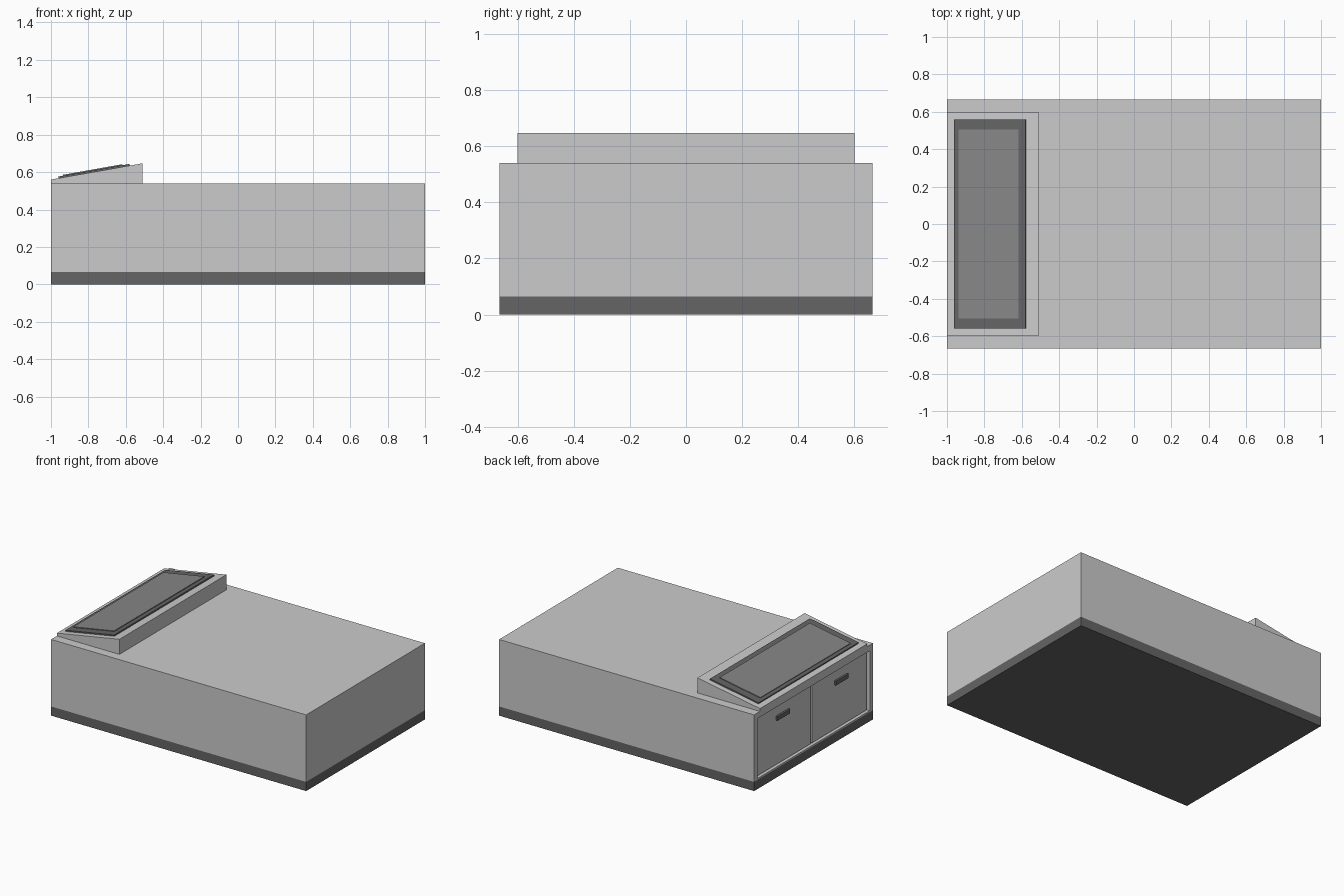
import bpy, bmesh, math

if "Cube" in bpy.data.objects:
    bpy.data.objects.remove(bpy.data.objects["Cube"])

def mat(name, v):
    m = bpy.data.materials.new(name)
    m.diffuse_color = (v, v, v, 1)
    m.use_nodes = True
    m.node_tree.nodes["Principled BSDF"].inputs["Base Color"].default_value = m.diffuse_color
    return m

DARK, MID = mat("dark_grey", 0.13), mat("mid_grey", 0.24)

def finish(name, bm, material=None):
    bmesh.ops.recalc_face_normals(bm, faces=bm.faces)
    me = bpy.data.meshes.new(name)
    bm.to_mesh(me)
    bm.free()
    ob = bpy.data.objects.new(name, me)
    bpy.context.collection.objects.link(ob)
    if material:
        me.materials.append(material)
    return ob

def box_mesh(size, centre=(0, 0, 0)):
    bm = bmesh.new()
    bmesh.ops.create_cube(bm, size=1)
    bmesh.ops.scale(bm, vec=size, verts=bm.verts)
    bmesh.ops.translate(bm, vec=centre, verts=bm.verts)
    return bm

def box(name, lo, hi, material=None):
    size = [b - a for a, b in zip(lo, hi)]
    centre = [(a + b) / 2 for a, b in zip(lo, hi)]
    return finish(name, box_mesh(size, centre), material)

# Plinth
box("plinth", (-1, -0.665, 0), (1, 0.665, 0.065), DARK)

# Body with a shallow cupboard recess in the -x end
bm = box_mesh((2, 1.33, 0.475), (0, 0, 0.3025))
end = min(bm.faces, key=lambda f: f.calc_center_median().x)
bmesh.ops.inset_region(bm, faces=[end], thickness=0.03)
for v in end.verts:
    v.co.y = math.copysign(0.63, v.co.y)
    v.co.z = 0.5 if v.co.z > 0.3 else 0.075
wall = bmesh.ops.extrude_discrete_faces(bm, faces=[end])["faces"][0]
bmesh.ops.translate(bm, vec=(0.03, 0, 0), verts=wall.verts)
body = finish("body", bm)

# Dark backing, doors and handles
box("door_backing", (-0.972, -0.63, 0.075), (-0.965, 0.63, 0.5), DARK)
for side, s in (("left", 1), ("right", -1)):
    y = sorted((s * 0.007, s * 0.62))
    box(side + "_door", (-0.983, y[0], 0.08), (-0.97, y[1], 0.495))
    c = s * 0.327
    box(side + "_handle", (-0.997, c - 0.07, 0.395), (-0.983, c + 0.07, 0.425), DARK)

# Sloped console
profile = [(-1, 0.54), (-0.51, 0.54), (-0.51, 0.647), (-1, 0.56)]
bm = bmesh.new()
face = bm.faces.new([bm.verts.new((x, -0.6, z)) for x, z in profile])
side = bmesh.ops.extrude_face_region(bm, geom=[face])["geom"]
bmesh.ops.translate(bm, vec=(0, 1.2, 0),
                    verts=[g for g in side if isinstance(g, bmesh.types.BMVert)])
finish("console", bm)

# Panels lying on the console slope
angle = math.atan2(0.087, 0.49)
def slope_panel(name, x0, x1, half_y, low, high, material):
    length = (x1 - x0) / math.cos(angle)
    ob = finish(name, box_mesh((length, half_y * 2, high - low), (0, 0, (low + high) / 2)), material)
    xc = (x0 + x1) / 2
    ob.location = (xc, 0, 0.56 + (xc + 1) * math.tan(angle))
    ob.rotation_euler.y = -angle

slope_panel("screen_frame", -0.96, -0.578, 0.56, -0.005, 0.009, DARK)
slope_panel("screen", -0.935, -0.615, 0.505, 0, 0.014, MID)
